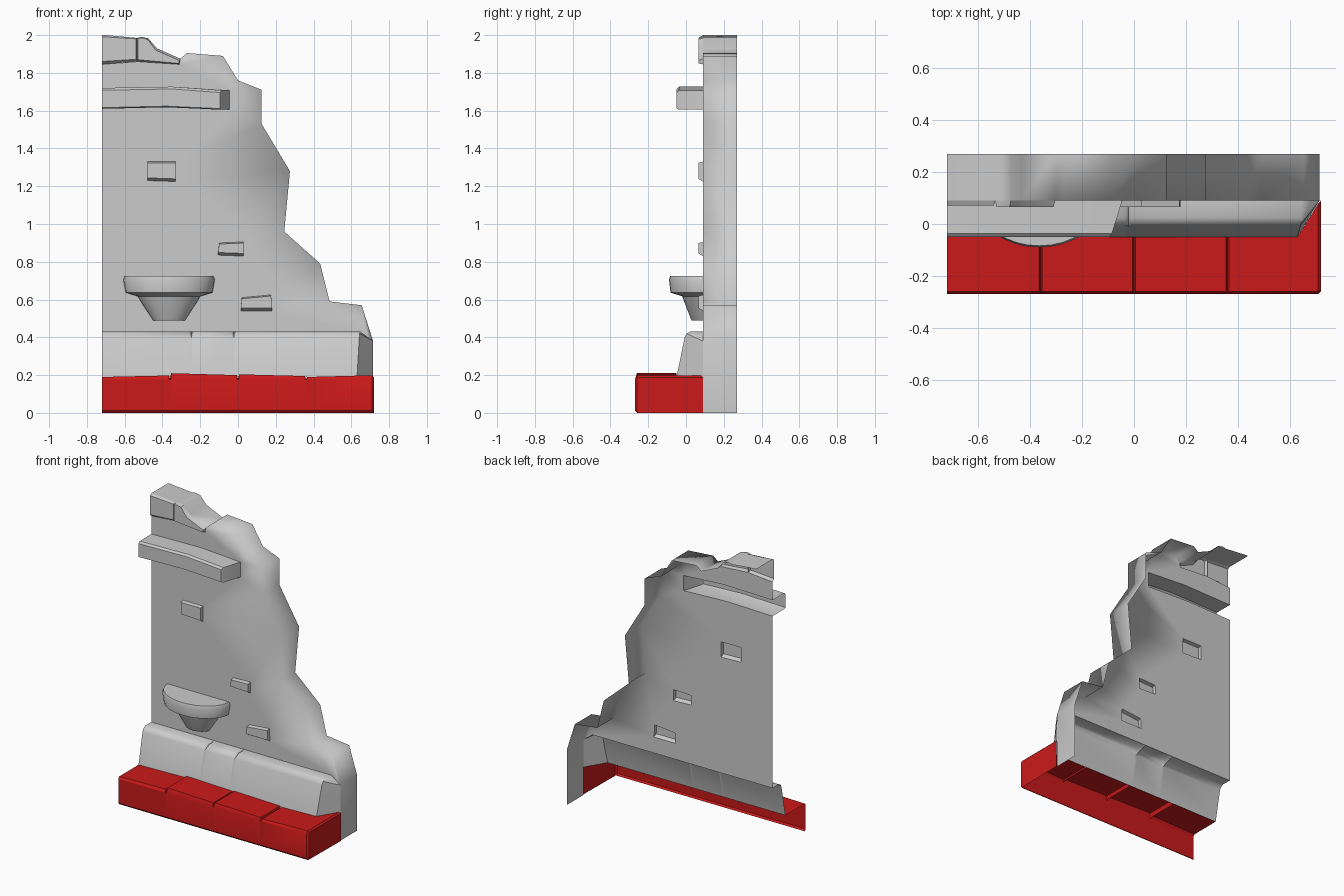
import bpy, bmesh, math

if "Cube" in bpy.data.objects:
    bpy.data.objects.remove(bpy.data.objects["Cube"])

WALL_Y, BACK_Y = 0.09, 0.27


def finish(bm, name, angle=35, color=None):
    """Every part is a shell open at the back, so its net normal must face -y."""
    bmesh.ops.remove_doubles(bm, verts=bm.verts, dist=0.0005)
    bmesh.ops.recalc_face_normals(bm, faces=bm.faces)
    if sum(f.normal.y * f.calc_area() for f in bm.faces) > 0:
        bmesh.ops.reverse_faces(bm, faces=bm.faces)
    me = bpy.data.meshes.new(name)
    bm.to_mesh(me)
    bm.free()
    ob = bpy.data.objects.new(name, me)
    bpy.context.collection.objects.link(ob)
    if color:
        mat = bpy.data.materials.new(name + "_paint")
        mat.diffuse_color = color
        mat.use_nodes = True
        mat.node_tree.nodes["Principled BSDF"].inputs["Base Color"].default_value = mat.diffuse_color
        me.materials.append(mat)
    bpy.ops.object.select_all(action='DESELECT')
    ob.select_set(True)
    bpy.context.view_layer.objects.active = ob
    bpy.ops.object.shade_smooth_by_angle(angle=math.radians(angle))
    return ob


def loft(bm, rings, closed=False, cap_first=False, cap_last=False):
    rows = [[bm.verts.new(p) for p in r] for r in rings]
    n = len(rows[0])
    for a, b in zip(rows, rows[1:]):
        for i in range(n if closed else n - 1):
            j = (i + 1) % n
            bm.faces.new((a[i], a[j], b[j], b[i]))
    if cap_first:
        bm.faces.new(rows[0])
    if cap_last:
        bm.faces.new(rows[-1])


def at_y(pts, y):
    return [(x, y, z) for x, z in pts]


# outlines in (x, z)
stone_top = [(-.72, 2.0), (-.70, 2.0), (-.535, 1.985), (-.51, 1.99), (-.475, 1.983),
             (-.43, 1.93), (-.305, 1.875)]
broken_edge = [(-.27, 1.905), (-.08, 1.89), (0, 1.76), (.125, 1.71), (.125, 1.53),
               (.275, 1.28), (.245, .96), (.435, .79), (.485, .59), (.655, .57), (.715, .38)]
cornice = [(-.72, 1.61), (-.38, 1.618), (-.045, 1.605), (-.045, 1.708), (-.35, 1.727), (-.72, 1.72)]
stone_bottom = [(-.72, 1.845), (-.53, 1.86), (-.31, 1.845)]
bricks = [[(-.48, 1.23), (-.33, 1.225), (-.33, 1.33), (-.48, 1.33)],
          [(-.105, .835), (.03, .83), (.03, .905), (-.10, .90)],
          [(.015, .54), (.18, .54), (.175, .625), (.02, .61)]]

# wall face with holes, plus the broken edge running back
bm = bmesh.new()
outline = (stone_bottom + [stone_top[-1]] + broken_edge
           + [(.68, .405), (.645, .43), (-.72, .43)] + cornice)
edges = []
for loop in [outline] + bricks:
    vs = [bm.verts.new(p) for p in at_y(loop, WALL_Y)]
    edges += [bm.edges.new((vs[i - 1], vs[i])) for i in range(len(vs))]
bmesh.ops.triangle_fill(bm, use_beauty=True, use_dissolve=False, edges=edges)
rim = stone_top + broken_edge + [(.715, 0)]
loft(bm, [at_y(rim, WALL_Y), at_y(rim, BACK_Y)])
finish(bm, "ruined_wall", 100)

# broken cap stones on top, open on the left
bm = bmesh.new()
block = [(-.72, 1.845), (-.535, 1.86), (-.535, 1.985), (-.70, 2.0), (-.72, 2.0)]
block_in = [(-.72, 1.86), (-.54, 1.872), (-.54, 1.98), (-.70, 1.99), (-.72, 1.99)]
loft(bm, [at_y(block, WALL_Y), at_y(block_in, .072)], cap_last=True)
chip = [(-.535, 1.86), (-.31, 1.845), (-.305, 1.875), (-.43, 1.93), (-.475, 1.983),
        (-.51, 1.99), (-.535, 1.985)]
chip_in = [(-.53, 1.87), (-.315, 1.85), (-.31, 1.865), (-.435, 1.92), (-.48, 1.978),
           (-.51, 1.985), (-.53, 1.98)]
loft(bm, [at_y(chip, WALL_Y), at_y(chip_in, .065)], closed=True, cap_last=True)
finish(bm, "cap_stones")

# cornice ledge, open on the left, right end slanted
bm = bmesh.new()
body = [(x if x < -.1 else -.085, z) for x, z in cornice]
front = [(x if x < -.1 else -.095, z + (.006 if z < 1.65 else -.012)) for x, z in cornice]
loft(bm, [at_y(cornice, WALL_Y), at_y(body, -.037), at_y(front, -.05)], cap_last=True)
finish(bm, "cornice")

# loose bricks standing proud of the wall
for k, b in enumerate(bricks):
    bm = bmesh.new()
    front = [(x, z + (.014 if i < 2 else -.006)) for i, (x, z) in enumerate(b)]
    loft(bm, [at_y(b, WALL_Y), at_y(front, .066)], closed=True, cap_last=True)
    finish(bm, f"brick_{k + 1}")

# half-round basin
bm = bmesh.new()
rings = []
for w, d, z in [(.085, .06, .49), (.092, .066, .502), (.15, .10, .59), (.165, .11, .617),
                (.23, .172, .637), (.242, .18, .705), (.234, .174, .725)]:
    rings.append([(-.365 - w * math.cos(math.pi * i / 16), WALL_Y - d * math.sin(math.pi * i / 16), z)
                  for i in range(17)])
loft(bm, rings, cap_first=True, cap_last=True)
finish(bm, "basin", 40)

# sloped plinth with two cracks and a chamfered right end
bm = bmesh.new()
profile = [(-.05, .19), (-.007, .40), (.003, .42), (.025, .432), (.09, .43)]
cols = []
for x, dip in [(-.72, 0), (-.258, 0), (-.247, .018), (-.236, 0), (-.033, 0), (-.022, .018), (-.011, 0)]:
    cols.append([(x, y, z - (dip if .41 < z and y < .05 else 0)) for y, z in profile])
cols.append([(x, y, z) for x, (y, z) in zip((.63, .642, .644, .645, .645), profile)])
cols.append([(.715, .09, .19), (.715, .09, .34), (.715, .09, .38), (.68, .09, .405), (.645, .09, .43)])
loft(bm, cols)
finish(bm, "plinth", 40)

# red step: four slabs with grooves between, open at left, back and bottom
bm = bmesh.new()


def step_col(x, h, back=-.05):
    return [(x, -.26, 0), (x, -.27, .012), (x, -.27, .178), (x, -.26, h), (x, back, h)]


slabs = [(-.72, .19, .198), (-.36, .21, .2), (0, .204, .195), (.36, .19, .197)]
cols = []
for k, (x, h0, h1) in enumerate(slabs):
    cols.append(step_col(x + (.006 if k else 0), h0))
    if k < 3:
        cols += [step_col(x + .354, h1), step_col(x + .36, .18)]
cols += [step_col(.63, .197), step_col(.71, .198, .078)]
cols.append([(.715, -.255, 0), (.72, -.26, .012), (.72, -.26, .178), (.72, -.255, .188), (.72, .09, .188)])
loft(bm, cols)
bm.faces.new([bm.verts.new(p) for p in cols[-1] + [(.72, .09, 0)]])
finish(bm, "red_step", 30, (.6, .01, .01, 1))
